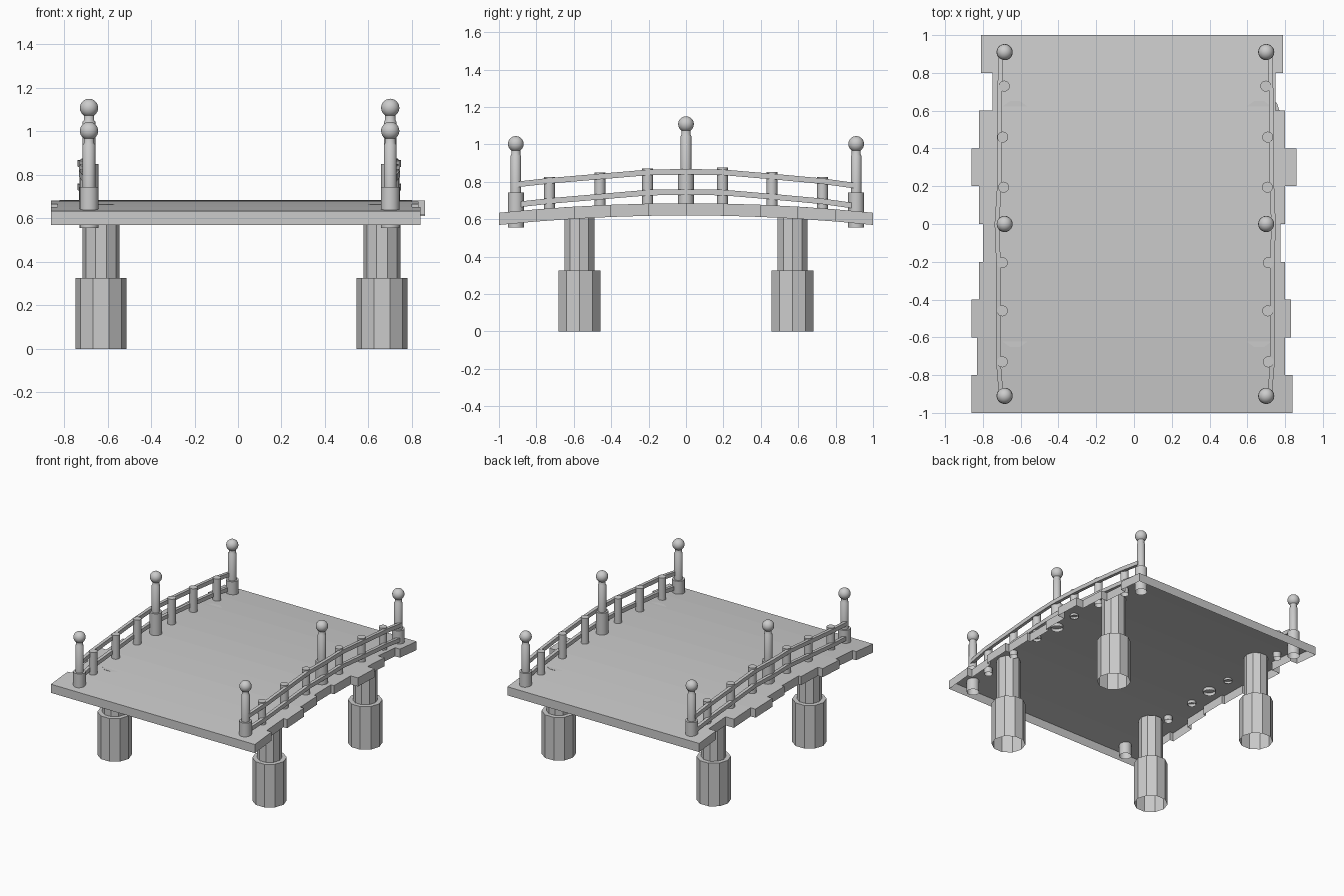
import bpy, bmesh
from math import cos, sin, pi

if "Cube" in bpy.data.objects:
    bpy.data.objects.remove(bpy.data.objects["Cube"])


def make_object(name, bm, smooth=False):
    bmesh.ops.remove_doubles(bm, verts=bm.verts, dist=1e-5)
    bmesh.ops.recalc_face_normals(bm, faces=bm.faces)
    mesh = bpy.data.meshes.new(name)
    bm.to_mesh(mesh)
    bm.free()
    ob = bpy.data.objects.new(name, mesh)
    bpy.context.collection.objects.link(ob)
    if smooth:
        bpy.context.view_layer.objects.active = ob
        ob.select_set(True)
        bpy.ops.object.shade_smooth_by_angle(angle=0.7)
        ob.select_set(False)
    return ob


def lathe(name, x, y, profile, sides, smooth=False):
    """Revolve (radius, z) points; bottom stays open, top is capped."""
    bm = bmesh.new()
    rings = [[bm.verts.new((x + r * cos(2 * pi * i / sides), y + r * sin(2 * pi * i / sides), z))
              for i in range(sides)] for r, z in profile]
    for a, b in zip(rings, rings[1:]):
        for i in range(sides):
            j = (i + 1) % sides
            bm.faces.new((a[i], a[j], b[j], b[i]))
    bm.faces.new(rings[-1])
    return make_object(name, bm, smooth)


def deck_z(y):
    return 0.685 - 0.051 * y * y


# Arched deck: ten uneven planks, a shell open underneath
spans = [(-0.86, 0.84), (-0.83, 0.80), (-0.86, 0.83), (-0.82, 0.80), (-0.80, 0.775),
         (-0.82, 0.80), (-0.86, 0.86), (-0.82, 0.80), (-0.75, 0.75), (-0.81, 0.79)]
THICK = 0.065
bm = bmesh.new()


def quad(*pts):
    bm.faces.new([bm.verts.new(p) for p in pts])


def wall(x0, y0, x1, y1):
    z0, z1 = deck_z(y0), deck_z(y1)
    quad((x0, y0, z0), (x1, y1, z1), (x1, y1, z1 - THICK), (x0, y0, z0 - THICK))


for i, (l, r) in enumerate(spans):
    y0, y1 = -1 + 0.2 * i, -0.8 + 0.2 * i
    quad((l, y0, deck_z(y0)), (r, y0, deck_z(y0)), (r, y1, deck_z(y1)), (l, y1, deck_z(y1)))
    wall(l, y0, l, y1)
    wall(r, y0, r, y1)
    if i < 9:
        for a, b in zip((l, r), spans[i + 1]):
            if abs(a - b) > 1e-4:
                wall(a, y1, b, y1)
wall(*(spans[0][0], -1), *(spans[0][1], -1))
wall(*(spans[9][0], 1), *(spans[9][1], 1))
make_object("deck", bm)

# Ten-sided stepped legs
for x in (-0.63, 0.662):
    for y in (-0.57, 0.57):
        lathe("leg", x, y, [(0.1175, 0), (0.1175, 0.325), (0.085, 0.325), (0.085, 0.665)], 10)

# Main railing posts with ball finials
for x in (-0.685, 0.70):
    for y, dz in ((-0.91, 0), (0, 0.106), (0.91, 0)):
        lathe("main_post", x, y, [(0.043, 0.555 + dz), (0.043, 0.743 + dz), (0.029, 0.743 + dz),
                                  (0.029, 0.938 + dz), (0.024, 0.945 + dz), (0.024, 0.975 + dz)], 20, True)
        ball = bmesh.new()
        bmesh.ops.create_uvsphere(ball, u_segments=24, v_segments=14, radius=0.042)
        bmesh.ops.translate(ball, verts=ball.verts, vec=(x, y, 1.002 + dz))
        make_object("post_ball", ball, True)

# Short railing posts: y, top height, left x, right x
for y, top, xl, xr in [(-0.73, 0.826, -0.697, 0.711), (-0.46, 0.85, -0.697, 0.708),
                       (-0.205, 0.87, -0.697, 0.711), (0.195, 0.876, -0.69, 0.706),
                       (0.46, 0.853, -0.695, 0.708), (0.73, 0.825, -0.687, 0.698)]:
    for x in (xl, xr):
        lathe("short_post", x, y, [(0.029, top - 0.21), (0.029, top)], 16, True)

# Two bent rails on the outside of the posts: y, upper z, left outer x, right outer x
path = [(-0.91, 0.785, -0.715, 0.73), (-0.73, 0.805, -0.73, 0.745), (-0.46, 0.828, -0.73, 0.745),
        (-0.2, 0.85, -0.73, 0.745), (0, 0.853, -0.738, 0.75), (0.2, 0.85, -0.725, 0.742),
        (0.46, 0.828, -0.725, 0.742), (0.73, 0.803, -0.722, 0.737), (0.91, 0.778, -0.718, 0.733)]
for name, drop in (("upper_rail", 0), ("lower_rail", 0.108)):
    for side, inward in ((2, 0.024), (3, -0.024)):
        bm = bmesh.new()
        rings = []
        for p in path:
            y, z, x = p[0], p[1] - drop, p[side]
            rings.append([bm.verts.new(c) for c in ((x, y, z - 0.015), (x + inward, y, z - 0.015),
                                                    (x + inward, y, z + 0.015), (x, y, z + 0.015))])
        for a, b in zip(rings, rings[1:]):
            for i in range(4):
                j = (i + 1) % 4
                bm.faces.new((a[i], a[j], b[j], b[i]))
        bm.faces.new(rings[0])
        bm.faces.new(rings[-1])
        make_object(name, bm)
